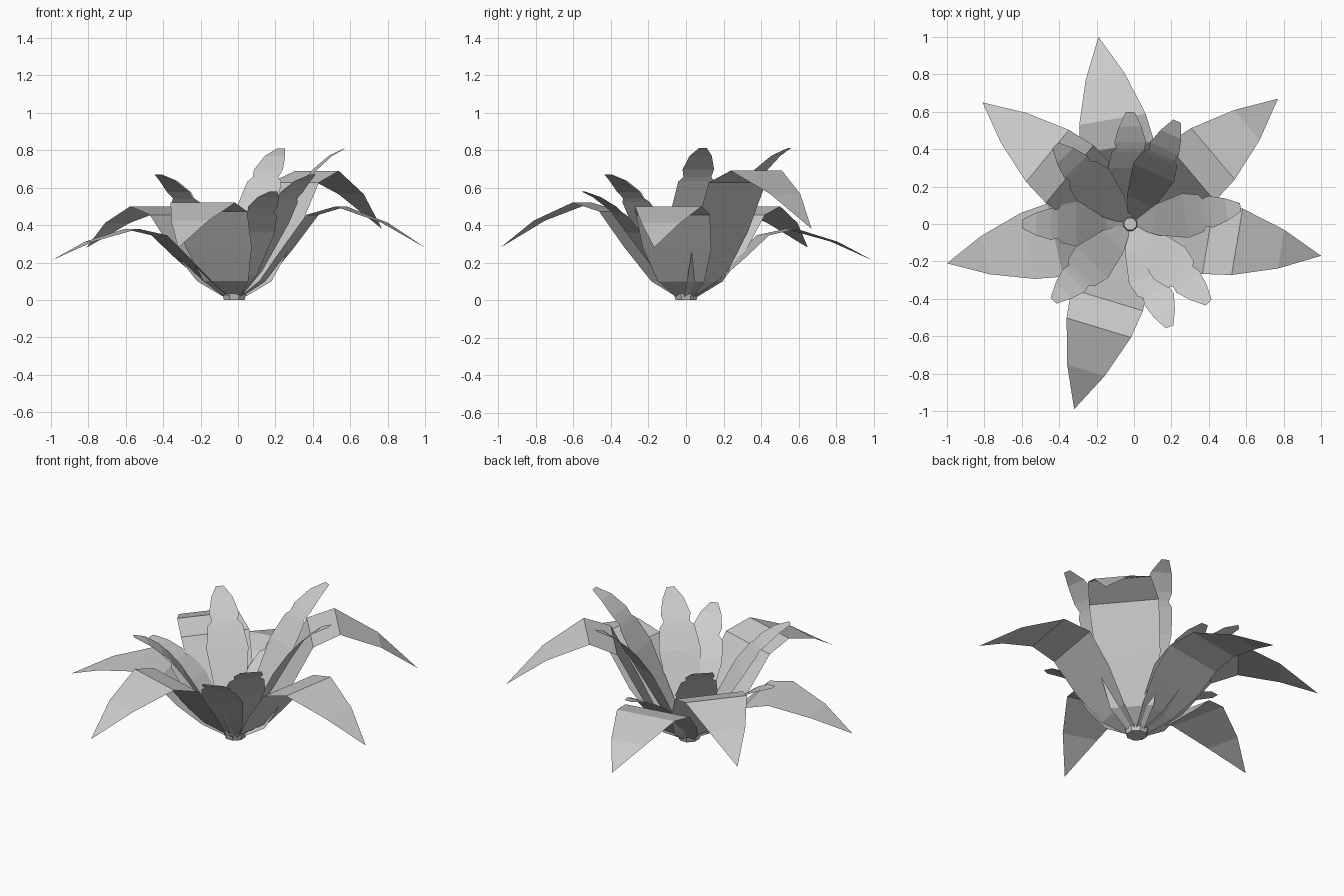
import bpy, bmesh, math
from mathutils import Vector

old = bpy.data.objects.get("Cube")
if old:
    bpy.data.objects.remove(old, do_unlink=True)

mat = bpy.data.materials.new("pale_grey")
mat.use_nodes = True
grey = (0.6, 0.6, 0.6, 1)
mat.diffuse_color = grey
mat.node_tree.nodes["Principled BSDF"].inputs["Base Color"].default_value = grey

HUB = Vector((-0.02, 0, 0))


def finish(bm, name):
    mesh = bpy.data.meshes.new(name)
    bm.to_mesh(mesh)
    bm.free()
    mesh.materials.append(mat)
    obj = bpy.data.objects.new(name, mesh)
    bpy.context.collection.objects.link(obj)
    return obj


def leaf(name, tip_x, tip_y, stations):
    """Thin leaf from the hub to the tip; stations are (share of reach, height, half width)."""
    reach = Vector((tip_x, tip_y, 0)) - HUB
    side = Vector((-reach.y, reach.x, 0)).normalized()
    bm = bmesh.new()
    previous = None
    for share, height, half in stations:
        middle = HUB + reach * share + Vector((0, 0, height))
        offsets = (-half, half) if half else (0,)
        row = [bm.verts.new(middle + side * o) for o in offsets]
        if previous:
            bm.faces.new(previous + row[::-1])
        previous = row
    finish(bm, name)


# Outer leaves: rise, bend over and droop to a point (tip x, tip y, crest, tip height)
outer = [
    (-0.19, 1.00, 0.38, 0.21),
    (0.77, 0.67, 0.69, 0.38),
    (1.00, -0.17, 0.50, 0.28),
    (-0.32, -0.99, 0.52, 0.28),
    (-1.00, -0.21, 0.38, 0.21),
    (-0.81, 0.65, 0.50, 0.28),
]
for i, (x, y, crest, end) in enumerate(outer):
    leaf(f"outer_leaf_{i + 1}", x, y, [
        (0.04, 0.02, 0.05),
        (0.15, 0.10, 0.125),
        (0.28, 0.05 + crest * 0.45, 0.185),
        (0.41, crest * 0.91, 0.20),
        (0.56, crest, 0.18),
        (0.79, crest - (crest - end) * 0.4, 0.105),
        (1.0, end, 0),
    ])

# Inner leaves: shorter and more upright, with notched edges and a blunt tip
inner = [
    (-0.02, 0.60, 0.46),
    (0.23, 0.55, 0.81),
    (0.57, 0.09, 0.81),
    (0.40, -0.42, 0.67),
    (0.19, -0.55, 0.58),
    (-0.43, -0.41, 0.67),
    (-0.60, 0.00, 0.47),
    (-0.42, 0.42, 0.67),
]
for i, (x, y, top) in enumerate(inner):
    leaf(f"inner_leaf_{i + 1}", x, y, [
        (0.06, 0.03, 0.03),
        (0.22, top * 0.23, 0.08),
        (0.50, top * 0.62, 0.12),
        (0.64, top * 0.78, 0.10),
        (0.67, top * 0.81, 0.075),
        (0.73, top * 0.86, 0.085),
        (0.87, top * 0.95, 0.06),
        (1.0, top, 0.022),
    ])

# Eight-sided foot with a narrow stem rising from the middle
bm = bmesh.new()
rings = []
for radius, z in ((0.06, 0), (0.07, 0.035), (0.04, 0.03), (0.035, 0.09)):
    rings.append([bm.verts.new(HUB + Vector((radius * math.cos(a), radius * math.sin(a), z)))
                  for a in (math.tau * (k + 0.5) / 8 for k in range(8))])
for low, high in zip(rings, rings[1:]):
    for k in range(8):
        n = (k + 1) % 8
        bm.faces.new((low[k], low[n], high[n], high[k]))
bm.faces.new(rings[0][::-1])
bm.faces.new(rings[-1])
finish(bm, "base")
